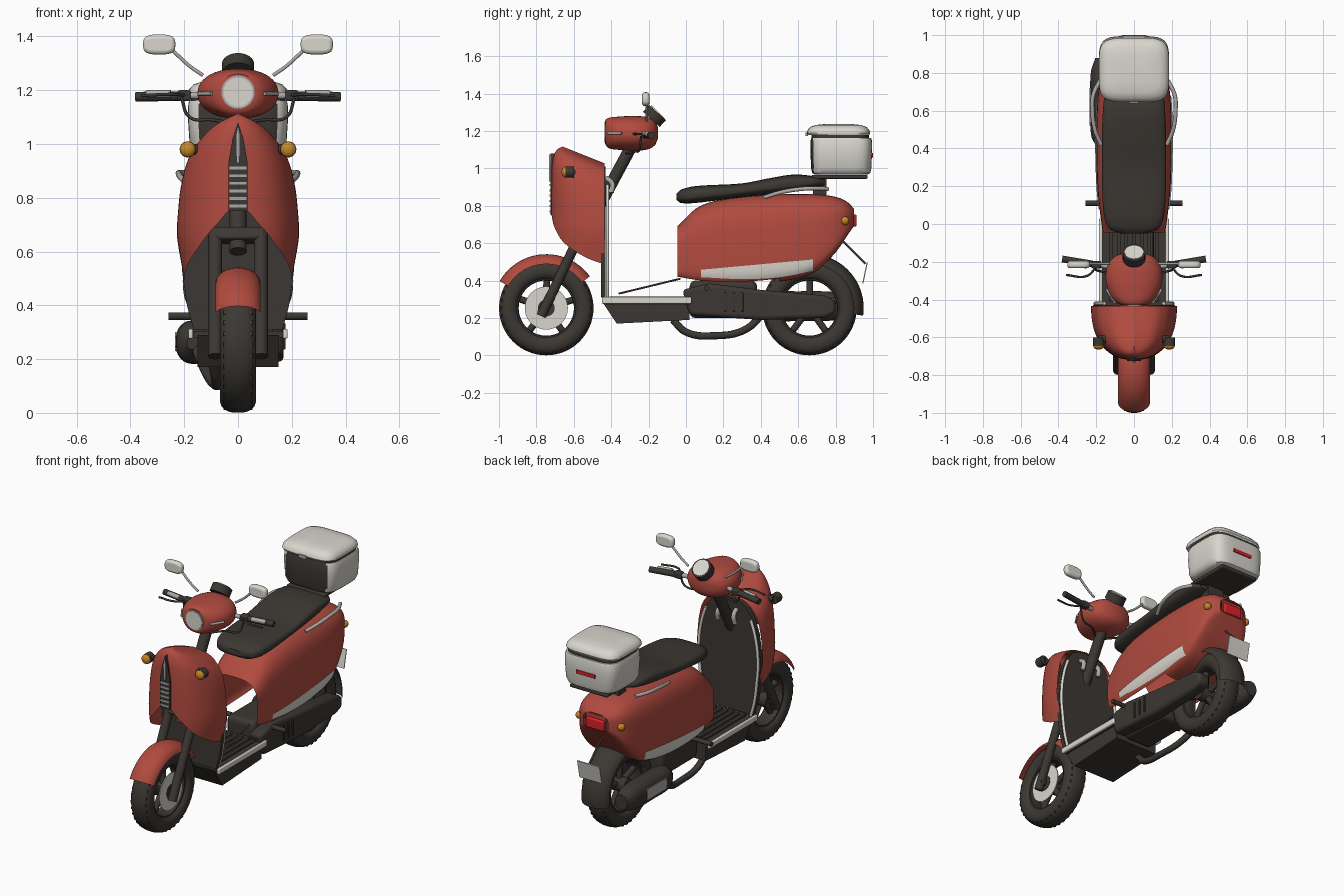
import bpy, bmesh
from math import sin, cos, pi, radians
from mathutils import Vector, Matrix

cube = bpy.data.objects.get("Cube")
if cube:
    bpy.data.objects.remove(cube, do_unlink=True)

def material(name, r, g, b):
    m = bpy.data.materials.new(name)
    m.use_nodes = True
    m.diffuse_color = (r, g, b, 1)
    m.node_tree.nodes["Principled BSDF"].inputs["Base Color"].default_value = (r, g, b, 1)
    return m

RED = material("red_paint", .44, .07, .05)
DARK = material("dark_plastic", .045, .039, .033)
WHITE = material("warm_white", .69, .67, .61)
SILVER = material("silver_metal", .42, .41, .39)
AMBER = material("amber_lens", .56, .24, .02)
LAMP = material("tail_red", .72, .015, .02)

# ---------- helpers ----------
def finish(name, bm, mat, mirror=False, bevel=0, angle=40):
    bmesh.ops.recalc_face_normals(bm, faces=bm.faces)
    me = bpy.data.meshes.new(name)
    bm.to_mesh(me)
    bm.free()
    me.materials.append(mat)
    me.shade_smooth()
    me.set_sharp_from_angle(angle=radians(angle))
    ob = bpy.data.objects.new(name, me)
    bpy.context.scene.collection.objects.link(ob)
    if bevel:
        mod = ob.modifiers.new("bevel", "BEVEL")
        mod.width, mod.segments, mod.limit_method = bevel, 3, "ANGLE"
    if mirror:
        ob.modifiers.new("mirror", "MIRROR")
    return ob

def loft(name, rings, mat, closed=True, caps=True, loop=False, **kw):
    bm = bmesh.new()
    vs = [[bm.verts.new(p) for p in ring] for ring in rings]
    n = len(vs[0])
    for a, b in zip(vs, vs[1:] + (vs[:1] if loop else [])):
        for i in range(n if closed else n - 1):
            j = (i + 1) % n
            bm.faces.new((a[i], a[j], b[j], b[i]))
    if caps and closed and not loop:
        bm.faces.new(vs[0])
        bm.faces.new(vs[-1])
    bmesh.ops.remove_doubles(bm, verts=bm.verts, dist=1e-5)
    return finish(name, bm, mat, **kw)

def prism(name, outline, axis, lo, hi, mat, **kw):
    place = {"x": lambda p, d: (d, *p), "y": lambda p, d: (p[0], d, p[1])}[axis]
    return loft(name, [[place(p, d) for p in outline] for d in (lo, hi)], mat, **kw)

def box(name, center, size, mat, tilt=0, **kw):
    bm = bmesh.new()
    m = Matrix.Translation(center) @ Matrix.Rotation(radians(tilt), 4, "X") @ Matrix.Diagonal((*size, 1))
    bmesh.ops.create_cube(bm, size=1, matrix=m)
    return finish(name, bm, mat, **kw)

def ball(name, center, size, mat, **kw):
    bm = bmesh.new()
    bmesh.ops.create_uvsphere(bm, u_segments=32, v_segments=20, radius=1,
                              matrix=Matrix.Translation(center) @ Matrix.Diagonal((*size, 1)))
    return finish(name, bm, mat, **kw)

def rod(name, a, b, r, mat, **kw):
    a, b = Vector(a), Vector(b)
    q = (b - a).to_track_quat("Z", "Y")
    ring = [q @ Vector((r * cos(t * pi / 12), r * sin(t * pi / 12), 0)) for t in range(24)]
    return loft(name, [[e + p for p in ring] for e in (a, b)], mat, **kw)

def tube(name, pts, r, mat, **kw):
    cu = bpy.data.curves.new(name, "CURVE")
    cu.dimensions, cu.bevel_depth, cu.bevel_resolution, cu.use_fill_caps = "3D", r, 3, True
    sp = cu.splines.new("BEZIER")
    sp.bezier_points.add(len(pts) - 1)
    for bp, p in zip(sp.bezier_points, pts):
        bp.co, bp.handle_left_type, bp.handle_right_type = p, "AUTO", "AUTO"
    tmp = bpy.data.objects.new(name, cu)
    bm = bmesh.new()
    bm.from_mesh(bpy.data.meshes.new_from_object(tmp))
    bpy.data.objects.remove(tmp)
    return finish(name, bm, mat, **kw)

def sample(table, v):
    """Smooth lookup: columns of table at position v of its first column."""
    v = min(max(v, table[0][0]), table[-1][0])
    i = max(k for k in range(len(table) - 1) if table[k][0] <= v)
    a, b = table[i], table[i + 1]
    slope = lambda p, q, c: (q[c] - p[c]) / (q[0] - p[0])
    h = b[0] - a[0]
    t, out = (v - a[0]) / h, []
    for c in range(1, len(a)):
        m0 = slope(table[max(i - 1, 0)], b, c) * h
        m1 = slope(a, table[min(i + 2, len(table) - 1)], c) * h
        out.append((1 + 2 * t) * (1 - t) ** 2 * a[c] + t * (1 - t) ** 2 * m0
                   + t * t * (3 - 2 * t) * b[c] + t * t * (t - 1) * m1)
    return out

def oval(a, b, n, count=40, low=None):
    """Superellipse; low is the exponent of the lower half."""
    pts = []
    for k in range(count):
        t = 2 * pi * (k + .5) / count
        e = 2 / (n if sin(t) > 0 or not low else low)
        pts.append(tuple(r * abs(v) ** e * (1 if v > 0 else -1) for r, v in ((a, cos(t)), (b, sin(t)))))
    return pts

def hull(name, table, n, mat, cx=0, low=None, **kw):
    """Loft along y; table rows are y, half width, bottom, top."""
    rings, lo, hi = [], table[0][0], table[-1][0]
    for k in range(41):
        y = lo + (hi - lo) * k / 40
        w, zb, zt = sample(table, y)
        rings.append([(cx + u, y, (zb + zt) / 2 + v) for u, v in oval(w, (zt - zb) / 2, n, low=low)])
    return loft(name, rings, mat, **kw)

def lathe(name, profile, y, z, mat, **kw):
    """Spin a closed (radius, x) profile about a wheel axle."""
    rings = [[(x, y + r * cos(a), z + r * sin(a)) for r, x in profile] for a in (k * pi / 32 for k in range(64))]
    return loft(name, rings, mat, loop=True, **kw)

def guard(name, y, R, hw, a0, a1, mat):
    """Curved mudguard sheet around a wheel."""
    rings = []
    for k in range(25):
        a = radians(a0 + (a1 - a0) * k / 24)
        row = []
        for j in range(-6, 7):
            f = j * pi / 13
            r = R - .06 * (1 - cos(f))
            row.append((hw * sin(f), y + r * cos(a), AXLE + r * sin(a)))
        rings.append(row)
    return loft(name, rings, mat, closed=False)

# ---------- wheels ----------
AXLE = .253
for end, y in (("front", -.747), ("rear", .66)):
    lathe(end + "_tire", [(.2 + u, v) for u, v in oval(.053, .068, 2.4, 20)], y, AXLE, DARK)
    lathe(end + "_rim", [(.175, .05), (.15, .045), (.15, -.045), (.175, -.05)], y, AXLE, DARK)
    lathe(end + "_hub", [(.045, .06), (.01, .06), (.01, -.06), (.045, -.06)], y, AXLE, DARK)
    for k in range(5):
        a = 2 * pi * k / 5 + .3
        rod(f"{end}_spoke_{k}", (0, y, AXLE), (0, y + .16 * cos(a), AXLE + .16 * sin(a)), .018, DARK)
    # tread lugs on both shoulders
    bm = bmesh.new()
    for k in range(36):
        turn = Matrix.Translation((0, y, AXLE)) @ Matrix.Rotation(k * pi / 18, 4, "X")
        bmesh.ops.create_cube(bm, size=.016, matrix=turn @ Matrix.Translation((.045, 0, .235)))
    finish(end + "_tread", bm, DARK, mirror=True)
lathe("brake_disc", [(.115, .052), (.04, .052), (.04, .058), (.115, .058)], -.747, AXLE, WHITE)
guard("front_fender", -.747, .288, .085, 150, 36, RED)
guard("rear_mudguard", .66, .29, .095, 110, -8, DARK)

# ---------- steering ----------
rod("fork_leg", (.085, -.775, .21), (.085, -.55, .68), .026, DARK, mirror=True)
rod("front_axle", (-.1, -.747, AXLE), (.1, -.747, AXLE), .018, DARK)
box("fork_clamp", (0, -.555, .66), (.17, .06, .05), DARK, tilt=-25, bevel=.01)
rod("steering_column", (0, -.57, .6), (0, -.28, 1.14), .032, DARK)
hull("headlight_pod", [(-.43, .068, 1.125, 1.26), (-.415, .095, 1.108, 1.27), (-.37, .128, 1.1, 1.276), (-.29, .15, 1.095, 1.28),
                       (-.21, .135, 1.1, 1.275), (-.165, .09, 1.125, 1.255), (-.15, .03, 1.16, 1.22)], 2.2, RED)
rod("headlight_rim", (0, -.42, 1.193), (0, -.434, 1.193), .062, SILVER)
rod("headlight_lens", (0, -.43, 1.193), (0, -.437, 1.193), .055, WHITE)
rod("pod_trim", (.098, -.418, 1.187), (.146, -.345, 1.187), .007, SILVER, mirror=True)
rod("gauge_housing", (0, -.185, 1.262), (0, -.152, 1.298), .06, DARK)
rod("gauge_face", (0, -.153, 1.297), (0, -.149, 1.301), .05, WHITE)
rod("handlebar", (.1, -.23, 1.18), (.24, -.21, 1.18), .013, SILVER, mirror=True)
rod("grip", (.22, -.212, 1.178), (.38, -.185, 1.176), .018, DARK, mirror=True)
rod("lever_mount", (.25, -.222, 1.187), (.34, -.206, 1.186), .014, SILVER, mirror=True)
box("switch_housing", (.2, -.215, 1.18), (.05, .04, .04), DARK, mirror=True, bevel=.008)
tube("brake_lever", [(.2, -.23, 1.182), (.25, -.275, 1.185), (.36, -.27, 1.18)], .006, DARK, mirror=True)
tube("brake_cable", [(.21, -.24, 1.17), (.18, -.25, 1.1), (.1, -.27, 1.09), (.03, -.32, 1.08)], .006, DARK, mirror=True)
tube("mirror_stalk", [(.13, -.21, 1.255), (.18, -.21, 1.29), (.24, -.21, 1.345)], .007, SILVER, mirror=True)
prism("mirror", [(.293 + u, 1.37 + v) for u, v in oval(.06, .037, 3.2)], "y", -.234, -.196, WHITE, mirror=True, bevel=.014)

# ---------- front shield ----------
SHIELD = [(.48, .197, .28), (.66, .226, .285), (.8, .222, .285), (.9, .212, .285), (1, .19, .282),
          (1.06, .155, .274), (1.1, .098, .255), (1.117, 0, .225)]
EDGE = [(0, .485), (.4, .53), (.79, .61), (.96, .7), (1, .76)]
rows = []
for k in range(41):
    t = -pi / 2 + pi * k / 40
    c, side = max(cos(t), 0) ** .87, abs(sin(t)) ** .87 * (1 if t > 0 else -1)
    low = sample(EDGE, c)[0]
    row = []
    for j in range(31):
        s = low + (1.117 - low) * (1 - (1 - j / 30) ** 1.8)
        w, d = sample(SHIELD, s)
        sag = .09 * (1 - c) * min(max((s - .6) / .45, 0), 1)
        row.append((w * side, -.435 - d * c, s - sag))
    rows.append(row)
loft("front_shield", rows, RED, closed=False, angle=60)
half = [(.05, 1.01), (.11, .985), (.165, .91), (.195, .82), (.217, .66), (.207, .52), (.19, .4), (.165, .31)]
prism("leg_shield", half + [(-x, z) for x, z in reversed(half)], "y", -.455, -.43, DARK)
tube("leg_shield_trim", [(x * .95, -.42, z) for x, z in half[2:]], .009, WHITE, mirror=True)
prism("grille", [(-.036, .75), (.036, .75), (.036, .93), (.02, 1.02), (0, 1.08), (-.02, 1.02), (-.036, .93)],
      "y", -.725, -.68, DARK)
for k in range(6):
    box(f"grille_slat_{k}", (0, -.726, .77 + k * .028), (.062, .008, .011), SILVER)
prism("grille_blade", [(-.006, .93), (.006, .93), (.008, 1.03), (0, 1.075), (-.008, 1.03)], "y", -.732, -.7, SILVER)
tube("bag_hook", [(.05, -.43, .95), (.055, -.395, .92), (.06, -.4, .87)], .014, SILVER, mirror=True)
rod("front_signal_base", (.15, -.61, .98), (.187, -.61, .98), .02, DARK, mirror=True)
rod("front_signal_cup", (.187, -.6, .98), (.187, -.645, .98), .03, DARK, mirror=True)
ball("front_signal_lens", (.187, -.645, .98), (.029, .02, .029), AMBER, mirror=True)

# ---------- floor ----------
prism("floor_pan", [(-.45, .29), (-.37, .17), (.02, .19), (.02, .29)], "x", -.15, .15, DARK)
box("floor_deck", (0, -.21, .292), (.34, .46, .024), DARK)
box("floor_edge", (.176, -.21, .294), (.018, .48, .036), WHITE, mirror=True, bevel=.006)
for k in range(7):
    box(f"floor_rib_{k}", (-.12 + k * .04, -.21, .308), (.018, .4, .012), DARK)
rod("side_cable", (.1, -.36, .33), (.1, -.03, .41), .005, DARK)

# ---------- rear body, open underneath ----------
BODY = [(-.045, .165, .41, .69), (.06, .18, .388, .79), (.2, .194, .377, .835), (.45, .2, .388, .86), (.68, .192, .44, .862),
        (.8, .17, .55, .848), (.865, .135, .645, .82), (.897, .085, .69, .785)]
UP, DOWN = 3, 7
shell = hull("rear_body", BODY, UP, RED, low=DOWN, caps=False)
bm = bmesh.new()
bm.from_mesh(shell.data)
under = [f for f in bm.faces if f.normal.z < -.8 and f.calc_center_median().y < .5]
bmesh.ops.delete(bm, geom=under, context="FACES")
bm.to_mesh(shell.data)
bm.free()
box("tail_cap", (0, .892, .737), (.14, .012, .08), RED, bevel=.004)

def body_x(y, z):
    w, zb, zt = sample(BODY, y)
    u = min(abs(z - (zb + zt) / 2) / ((zt - zb) / 2), .97)
    n = DOWN if z < (zb + zt) / 2 else UP
    return w * (1 - u ** n) ** (1 / n) + .006

strip = []
for k in range(31):
    y = .08 + .6 * k / 30
    lo, hi = sample([(.08, .418), (.3, .408), (.5, .418), (.68, .452)], y)[0], .458 + .055 * k / 30
    strip.append([(body_x(y, z), y, z) for z in (lo + (hi - lo) * j / 5 for j in range(6))])
loft("side_strip", strip, WHITE, closed=False, mirror=True)
hull("seat", [(-.05, .07, .83, .865), (-.03, .125, .815, .885), (.05, .16, .815, .905), (.3, .17, .845, .92),
              (.45, .17, .86, .948), (.58, .166, .875, .967), (.7, .15, .9, .955), (.74, .11, .91, .94)], 3, DARK)
tube("grab_rail", [(.175, .42, .845), (.207, .5, .87), (.22, .6, .888), (.216, .68, .893), (.18, .76, .89)],
     .011, SILVER, mirror=True)
box("tail_light", (0, .895, .722), (.125, .034, .065), LAMP, bevel=.008)
rod("rear_signal_stem", (.1, .85, .72), (.145, .85, .72), .01, DARK, mirror=True)
ball("rear_signal_lens", (.145, .85, .72), (.023, .023, .023), AMBER, mirror=True)
rod("plate_bracket", (0, .84, .61), (0, .96, .49), .006, DARK)
box("plate", (0, .957, .44), (.155, .006, .115), WHITE, tilt=-12)

# ---------- luggage box ----------
def stack(name, rows, cy, mat):
    return loft(name, [[(u, cy + v, z) for u, v in oval(a, b, 4.5, 64)] for z, a, b in rows], mat)

luggage = stack("luggage_box", [(.966, .15, .138), (.975, .168, .155), (1, .18, .161), (1.09, .186, .165), (1.15, .185, .164),
                                (1.162, .18, .16)], .83, WHITE)
luggage.data.materials.append(DARK)
for f in luggage.data.polygons:
    if f.normal.y < -.88:
        f.material_index = 1
stack("luggage_seal", [(1.155, .174, .154), (1.19, .174, .154)], .825, DARK)
stack("luggage_lid", [(1.178, .182, .165), (1.188, .186, .17), (1.204, .182, .166), (1.222, .165, .15), (1.232, .135, .12),
                      (1.237, .08, .07)], .815, WHITE)
box("luggage_reflector", (0, .994, 1.07), (.13, .012, .022), LAMP)
box("luggage_latch", (0, .645, 1.182), (.05, .012, .02), SILVER)
box("carrier", (0, .82, .954), (.26, .3, .02), DARK, bevel=.006)
box("carrier_foot", (0, .715, .9), (.12, .07, .1), DARK)

# ---------- drivetrain ----------
prism("drive_cover", [(-.02, .35), (.12, .385), (.4, .35), (.74, .32), (.8, .29), (.8, .225), (.74, .2), (.4, .19), (.02, .215)],
      "x", .085, .17, DARK, bevel=.02)
for k in range(3):
    box(f"cover_vent_{k}", (.17, .21 + k * .045, .285), (.012, .014, .1), DARK, bevel=.003)
box("engine_block", (0, .2, .3), (.2, .36, .2), DARK, bevel=.03)
hull("muffler", [(.4, .025, .235, .285), (.46, .06, .19, .335), (.6, .066, .183, .343), (.8, .064, .188, .338), (.88, .04, .215, .31)],
     2.3, DARK, cx=-.165)
box("muffler_shield", (-.231, .62, .265), (.008, .2, .07), SILVER, bevel=.003)
tube("exhaust_pipe", [(-.09, -.07, .19), (-.08, 0, .125), (-.08, .15, .105), (-.11, .32, .14), (-.16, .43, .25)], .02, DARK)
rod("rear_axle", (-.14, .66, AXLE), (.14, .66, AXLE), .02, DARK)
rod("foot_peg", (.12, .11, .36), (.258, .11, .36), .014, DARK, mirror=True)
